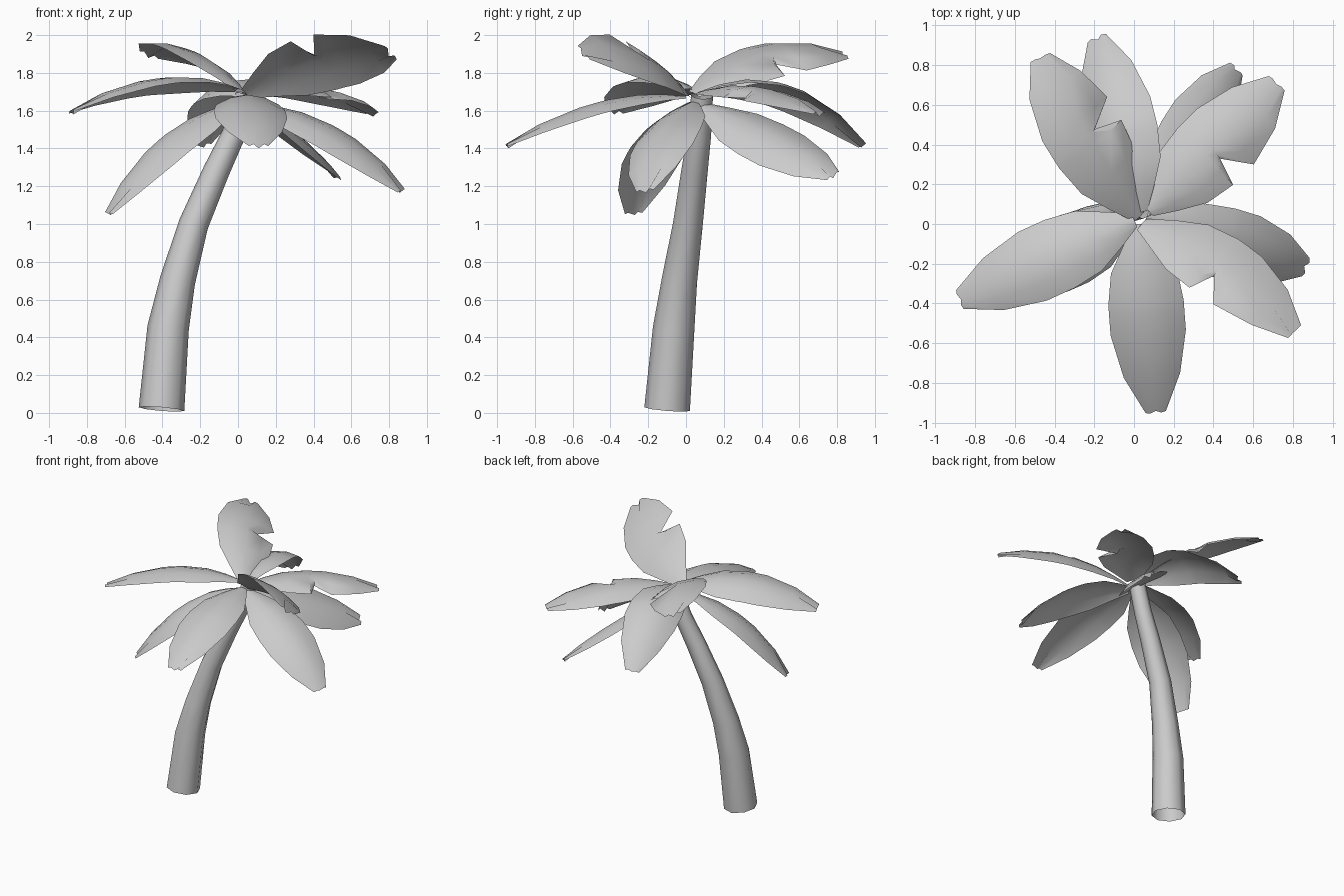
import bpy, bmesh, math
from mathutils import Vector, Matrix

if "Cube" in bpy.data.objects:
    bpy.data.objects.remove(bpy.data.objects["Cube"])


def finish(name, bm, angle):
    bmesh.ops.recalc_face_normals(bm, faces=bm.faces)
    me = bpy.data.meshes.new(name)
    bm.to_mesh(me)
    bm.free()
    ob = bpy.data.objects.new(name, me)
    bpy.context.collection.objects.link(ob)
    bpy.ops.object.select_all(action='DESELECT')
    ob.select_set(True)
    bpy.context.view_layer.objects.active = ob
    bpy.ops.object.shade_smooth_by_angle(angle=math.radians(angle))
    return ob


def trunk(path, sides=8):
    """Open tube of rings (x, y, z, radius)."""
    bm = bmesh.new()
    pts = [Vector(p[:3]) for p in path]
    rings = []
    for i, p in enumerate(pts):
        t = (pts[min(i + 1, len(pts) - 1)] - pts[max(i - 1, 0)]).normalized()
        u = Vector((0, 1, 0)).cross(t).normalized()
        w = t.cross(u)
        r = path[i][3]
        rings.append([bm.verts.new(p + r * (u * math.cos(a) + w * math.sin(a)))
                      for a in (2 * math.pi * k / sides for k in range(sides))])
    for a, b in zip(rings, rings[1:]):
        for k in range(sides):
            n = (k + 1) % sides
            bm.faces.new((a[k], a[n], b[n], b[k]))
    finish("trunk", bm, 50)


# Frond outline: position along the spine, half-width factor
OUTLINE = [(0, .2), (.12, .52), (.27, .88), (.44, 1), (.49, 1), (.6, 1),
           (.82, .75), (1, .27)]


def frond(name, base, mid, tip, half, roll, arch, torn=False):
    """Arched leaf along a parabola; positive roll lifts the right edge."""
    b, m, e = Vector(base), Vector(mid), Vector(tip)
    ctrl = 2 * m - (b + e) / 2
    bm = bmesh.new()
    rows = []
    for t, w in OUTLINE:
        p = b * (1 - t) ** 2 + ctrl * 2 * t * (1 - t) + e * t * t
        d = ((ctrl - b) * (1 - t) + (e - ctrl) * t).normalized()
        side = d.cross(Vector((0, 0, 1))).normalized()
        side = Matrix.Rotation(-math.radians(roll), 3, d) @ side
        up = side.cross(d)
        row = []
        for v in (-1, -.55, 0, .55, 1):
            lift = arch * w * (.5 - v * v)
            if t == 1 and v == 0:
                lift -= .03          # tip folds down in the middle
            if torn and t == .49 and v > 0:
                v *= .3              # tear in the right-hand edge
            row.append(bm.verts.new(p + side * half * w * v + up * lift))
        rows.append(row)
    for r, s in zip(rows, rows[1:]):
        for k in range(4):
            bm.faces.new((r[k], r[k + 1], s[k + 1], s[k]))
    finish(name, bm, 50)


# Leaning, tapering trunk
trunk([(-.405, -.10, .02, .121), (-.37, -.065, .45, .110), (-.32, -.035, .70, .094),
       (-.235, .01, 1.0, .079), (-.115, .045, 1.28, .07), (-.025, .07, 1.47, .063),
       (.045, .085, 1.68, .058)])

# Fronds: base, mid, tip, half width, roll, arch, torn
FRONDS = [
    ("left_frond", (0, .02, 1.71), (-.43, -.17, 1.74), (-.88, -.38, 1.60), .19, -10, .06),
    ("front_frond", (.04, 0, 1.67), (.065, -.46, 1.615), (.11, -.95, 1.42), .19, 0, .06),
    ("front_right_upper_frond", (.04, 0, 1.69), (.45, -.22, 1.865), (.81, -.54, 1.91), .215, 38, .03, True),
    ("right_lower_frond", (.06, .03, 1.64), (.5, -.115, 1.47), (.87, -.22, 1.18), .185, -12, .06),
    ("back_right_frond", (.07, .07, 1.69), (.40, .38, 1.695), (.72, .71, 1.59), .20, 0, .06, True),
    ("back_right_lower_frond", (.07, .08, 1.63), (.30, .44, 1.45), (.52, .78, 1.26), .185, -28, .06),
    ("back_frond", (.03, .06, 1.69), (-.08, .50, 1.70), (-.19, .94, 1.42), .19, 15, .06),
    ("left_lower_frond", (0, .02, 1.64), (-.37, -.16, 1.42), (-.69, -.28, 1.06), .185, 8, .06),
    ("back_left_upper_frond", (.03, .04, 1.69), (-.24, .45, 1.89), (-.47, .84, 1.90), .21, -20, .05, True),
]
for args in FRONDS:
    frond(*args)
